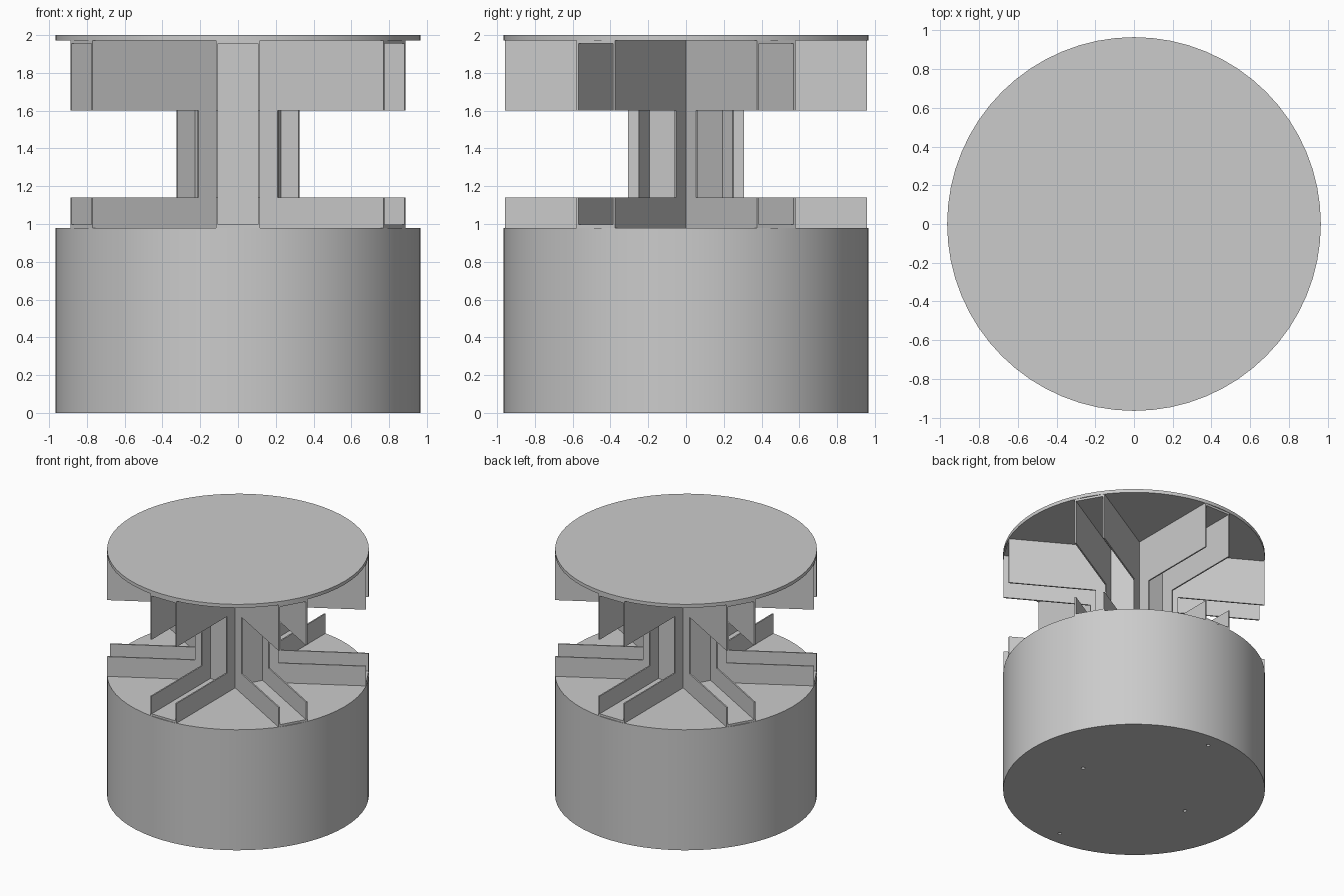
import bpy, bmesh, math
from mathutils import Matrix, Vector

cube = bpy.data.objects.get("Cube")
if cube:
    bpy.data.objects.remove(cube)

grey = bpy.data.materials.new("light_grey")
grey.use_nodes = True
grey.diffuse_color = (0.6, 0.6, 0.6, 1)
grey.node_tree.nodes["Principled BSDF"].inputs["Base Color"].default_value = (0.6, 0.6, 0.6, 1)

RADIUS = 0.965
BASE_TOP, LID_BOTTOM, TOP = 0.98, 1.972, 2.0
OUTER, INNER = 0.117, 0.106        # channel half-widths: outside and inside the plate
TIP, HUB, POST = 0.957, 0.203, 0.308   # distances along a channel
SKIN = 0.017                       # channel floor and ceiling thickness


def finish(bm, name):
    bmesh.ops.recalc_face_normals(bm, faces=bm.faces)
    mesh = bpy.data.meshes.new(name)
    bm.to_mesh(mesh)
    bm.free()
    mesh.materials.append(grey)
    obj = bpy.data.objects.new(name, mesh)
    bpy.context.collection.objects.link(obj)
    return obj


def cylinder(name, radius, low, high, x=0, y=0, sides=64):
    bm = bmesh.new()
    bmesh.ops.create_cone(bm, cap_ends=True, segments=sides, radius1=radius, radius2=radius,
                          depth=high - low, matrix=Matrix.Translation((x, y, (low + high) / 2)))
    return finish(bm, name)


def plate(name, profile, side_a, side_b, angle):
    """Extrude a (distance, height) profile sideways, then turn it to a channel."""
    bm = bmesh.new()
    face = bm.faces.new([bm.verts.new((d, side_a, z)) for d, z in profile])
    ext = bmesh.ops.extrude_face_region(bm, geom=[face])
    verts = [v for v in ext["geom"] if isinstance(v, bmesh.types.BMVert)]
    bmesh.ops.translate(bm, verts=verts, vec=Vector((0, side_b - side_a, 0)))
    bm.transform(Matrix.Rotation(angle, 4, "Z"))
    return finish(bm, name)


def box_profile(d0, d1, z0, z1):
    return [(d0, z0), (d1, z0), (d1, z1), (d0, z1)]


def smooth(obj):
    bpy.ops.object.select_all(action="DESELECT")
    obj.select_set(True)
    bpy.context.view_layer.objects.active = obj
    bpy.ops.object.shade_smooth_by_angle(angle=math.radians(30))


# Base drum and lid
base = cylinder("base_drum", RADIUS, 0, BASE_TOP)
lid = cylinder("lid_disc", RADIUS, LID_BOTTOM, TOP)

# Small screw holes under the base
for i, (x, y) in enumerate([(0.49, 0), (-0.49, 0), (0, 0.85), (0, -0.85)]):
    cutter = cylinder(f"hole_cutter_{i}", 0.014, -0.05, 0.05, x, y, 16)
    cutter.hide_render = True
    cutter.hide_set(True)
    cut = base.modifiers.new(f"screw_hole_{i}", "BOOLEAN")
    cut.operation = "DIFFERENCE"
    cut.solver = "EXACT"
    cut.object = cutter
smooth(base)
smooth(lid)

# C-shaped fin profile: low arm, post, tall upper arm
ROOT = 0.19
fin = [(ROOT, BASE_TOP), (TIP, BASE_TOP), (TIP, 1.14), (POST, 1.14),
       (POST, 1.6), (TIP, 1.6), (TIP, LID_BOTTOM), (ROOT, LID_BOTTOM)]

# Six radial channels, each with two fins, a hub wall, a floor and a ceiling
for i in range(6):
    angle = math.radians(30 + 60 * i)
    for side, word in ((1, "left"), (-1, "right")):
        plate(f"channel_fin_{word}_{i}", fin, side * INNER, side * OUTER, angle)
    plate(f"hub_wall_{i}", box_profile(ROOT, HUB, BASE_TOP, LID_BOTTOM), -INNER, INNER, angle)
    plate(f"channel_floor_{i}", box_profile(ROOT, TIP, BASE_TOP, BASE_TOP + SKIN),
          -INNER, INNER, angle)
    plate(f"channel_ceiling_{i}", box_profile(ROOT, TIP, LID_BOTTOM - SKIN, LID_BOTTOM),
          -INNER, INNER, angle)
